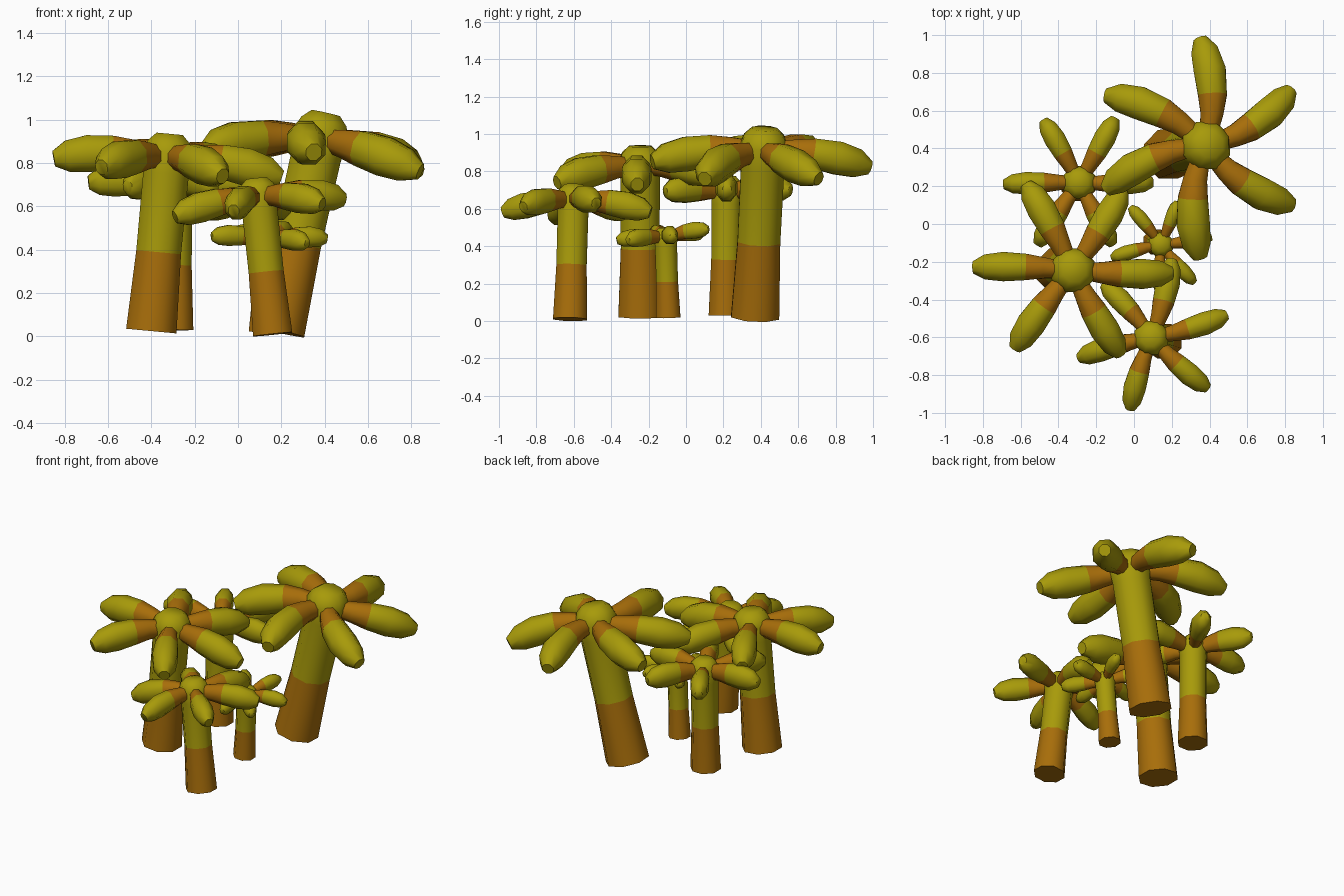
import bpy, bmesh, math
from mathutils import Vector

cube = bpy.data.objects.get("Cube")
if cube:
    bpy.data.objects.remove(cube, do_unlink=True)


def make_material(name, color):
    mat = bpy.data.materials.new(name)
    mat.use_nodes = True
    mat.diffuse_color = color
    mat.node_tree.nodes["Principled BSDF"].inputs["Base Color"].default_value = color
    return mat


olive = make_material("olive_yellow", (0.39, 0.325, 0.003, 1))
brown = make_material("bark_brown", (0.39, 0.155, 0.003, 1))


def loft(name, centers, radii, depth, brown_segments, sides=8):
    """Skin rings of the given radii along a path; the first segments are brown."""
    bm = bmesh.new()
    rings = []
    last = len(centers) - 1
    for i, (center, radius) in enumerate(zip(centers, radii)):
        axis = (centers[min(i + 1, last)] - centers[max(i - 1, 0)]).normalized()
        helper = Vector((0, 1, 0)) if abs(axis.z) > 0.8 else Vector((0, 0, 1))
        side = axis.cross(helper).normalized()
        up = side.cross(axis)
        ring = []
        for k in range(sides):
            angle = math.tau * (k + 0.5) / sides
            offset = side * math.cos(angle) + up * math.sin(angle) * depth
            ring.append(bm.verts.new(center + offset * radius))
        rings.append(ring)
    for i in range(last):
        for k in range(sides):
            n = (k + 1) % sides
            face = bm.faces.new((rings[i][k], rings[i][n], rings[i + 1][n], rings[i + 1][k]))
            face.material_index = 1 if i < brown_segments else 0
    bm.faces.new(rings[0][::-1]).material_index = 1
    bm.faces.new(rings[-1]).material_index = 0
    bmesh.ops.recalc_face_normals(bm, faces=bm.faces)

    mesh = bpy.data.meshes.new(name)
    bm.to_mesh(mesh)
    bm.free()
    mesh.materials.append(olive)
    mesh.materials.append(brown)
    obj = bpy.data.objects.new(name, mesh)
    bpy.context.collection.objects.link(obj)
    bpy.ops.object.select_all(action="DESELECT")
    obj.select_set(True)
    bpy.context.view_layer.objects.active = obj
    bpy.ops.object.shade_smooth_by_angle(angle=math.radians(60))


# Trunk and leaf profiles: position along the path, relative radius
TRUNK = [(0, 0.135), (0.4, 0.12), (0.8, 0.122), (0.91, 0.132), (0.96, 0.112), (1, 0.07)]
LEAF = [(0.12, 0.56), (0.3, 0.72), (0.47, 0.9), (0.7, 1), (0.88, 0.85), (1, 0.42)]


def palm(name, base, crown, bend, girth, leaf_depth, tips):
    base, crown = Vector(base), Vector(crown)
    height = crown.z
    # Leaning trunk with a rounded crown
    loft(name + "_trunk", [base.lerp(crown, t) for t, r in TRUNK],
         [r * height * girth for t, r in TRUNK], 1, 1)
    # Drooping fronds, bowed upward and sideways
    start = base.lerp(crown, 0.88)
    for n, tip in enumerate(tips):
        tip = Vector(tip)
        span = tip - start
        sideways = Vector((span.y, -span.x, 0)) * bend
        lift = Vector((0, 0, 0.05 * span.length))
        path = [start.lerp(tip, t) + (sideways + lift) * 4 * t * (1 - t) for t, r in LEAF]
        loft(f"{name}_leaf_{n + 1}", path,
             [r * span.length * 0.16 for t, r in LEAF], leaf_depth, 2)


palm("tall_palm", (0.18, 0.37, 0.025), (0.405, 0.42, 1.03), 0.09, 1, 1.05, [
    (0.35, 0.98, 0.82), (0.83, 0.71, 0.76), (0.84, 0.1, 0.76),
    (0.35, -0.18, 0.85), (-0.15, 0.18, 0.86), (-0.15, 0.68, 0.86)])

palm("left_palm", (-0.4, -0.245, 0.025), (-0.315, -0.245, 0.935), 0.02, 1, 1.1, [
    (-0.85, -0.23, 0.82), (-0.57, 0.21, 0.79), (-0.06, 0.18, 0.77),
    (0.2, -0.26, 0.73), (-0.07, -0.69, 0.74), (-0.63, -0.66, 0.78)])

palm("back_palm", (-0.295, 0.21, 0.03), (-0.29, 0.22, 0.775), 0.01, 0.92, 1.25, [
    (-0.69, 0.21, 0.71), (-0.48, 0.55, 0.7), (-0.1, 0.56, 0.7),
    (0.1, 0.22, 0.7), (-0.11, -0.11, 0.69), (-0.51, -0.11, 0.69)])

palm("front_palm", (0.16, -0.62, 0.01), (0.085, -0.6, 0.73), 0.03, 1, 1.15, [
    (0.49, -0.48, 0.63), (0.39, -0.87, 0.61), (-0.02, -0.98, 0.58),
    (-0.29, -0.71, 0.55), (-0.16, -0.32, 0.57), (0.2, -0.19, 0.58)])

palm("small_palm", (0.115, -0.095, 0.02), (0.145, -0.11, 0.5), 0.02, 1.05, 1.2, [
    (0.32, -0.31, 0.43), (0.41, -0.07, 0.45), (0.23, 0.12, 0.49),
    (-0.02, 0.09, 0.47), (-0.12, -0.18, 0.46), (0.14, -0.37, 0.43)])
